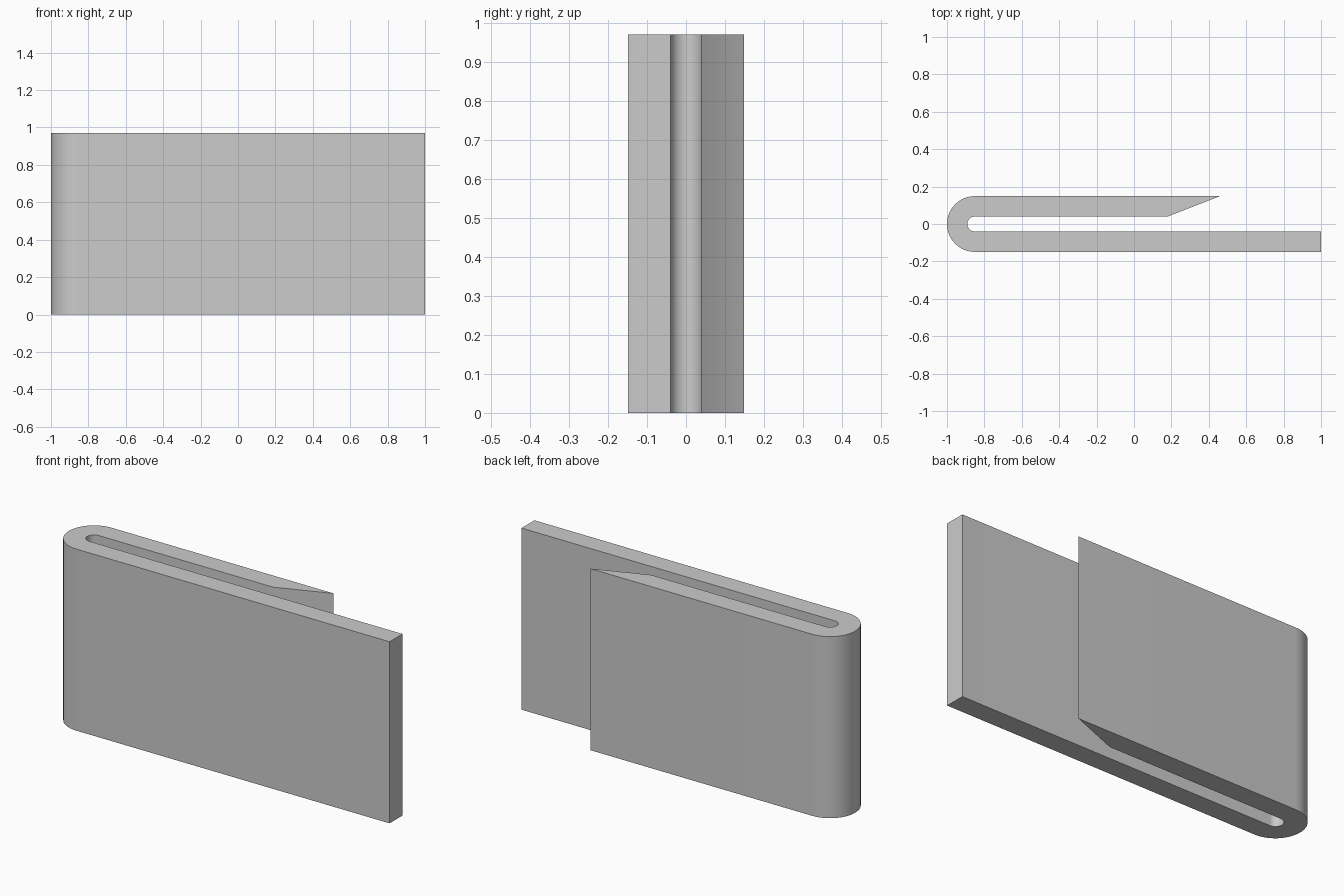
import bpy
import bmesh
from math import pi, sin, cos

cube = bpy.data.objects.get("Cube")
if cube:
    bpy.data.objects.remove(cube, do_unlink=True)

HEIGHT = 0.97
OUTER, INNER = 0.149, 0.04
BEND_X = -1 + OUTER
STEPS = 32

grey = bpy.data.materials.new("plain_grey")
grey.use_nodes = True
colour = (0.6, 0.6, 0.6, 1)
grey.diffuse_color = colour
grey.node_tree.nodes["Principled BSDF"].inputs["Base Color"].default_value = colour


def bend(radius):
    """Half circle from the front leg round the -x side to the back leg."""
    angles = [-pi / 2 - pi * i / STEPS for i in range(STEPS + 1)]
    return [(BEND_X + radius * cos(a), radius * sin(a)) for a in angles]


# Outer and inner edges of the folded strip: long front leg, bend, bevelled back leg
outer = [(1, -OUTER)] + bend(OUTER) + [(0.46, OUTER)]
inner = [(1, -INNER)] + bend(INNER) + [(0.18, INNER)]

# Caps are strips of quads between the two edges, extruded to full height
bm = bmesh.new()
out_v = [bm.verts.new((x, y, 0)) for x, y in outer]
in_v = [bm.verts.new((x, y, 0)) for x, y in inner]
for i in range(len(outer) - 1):
    bm.faces.new((out_v[i], out_v[i + 1], in_v[i + 1], in_v[i]))
result = bmesh.ops.extrude_face_region(bm, geom=bm.faces[:], use_keep_orig=True)
top = [v for v in result["geom"] if isinstance(v, bmesh.types.BMVert)]
bmesh.ops.translate(bm, verts=top, vec=(0, 0, HEIGHT))
bmesh.ops.recalc_face_normals(bm, faces=bm.faces[:])

mesh = bpy.data.meshes.new("folded_strip")
bm.to_mesh(mesh)
bm.free()
mesh.materials.append(grey)
strip = bpy.data.objects.new("folded_strip", mesh)
bpy.context.collection.objects.link(strip)

# Smooth the bend, keep the corners sharp
bpy.context.view_layer.objects.active = strip
strip.select_set(True)
bpy.ops.object.shade_smooth_by_angle(angle=pi / 6)
